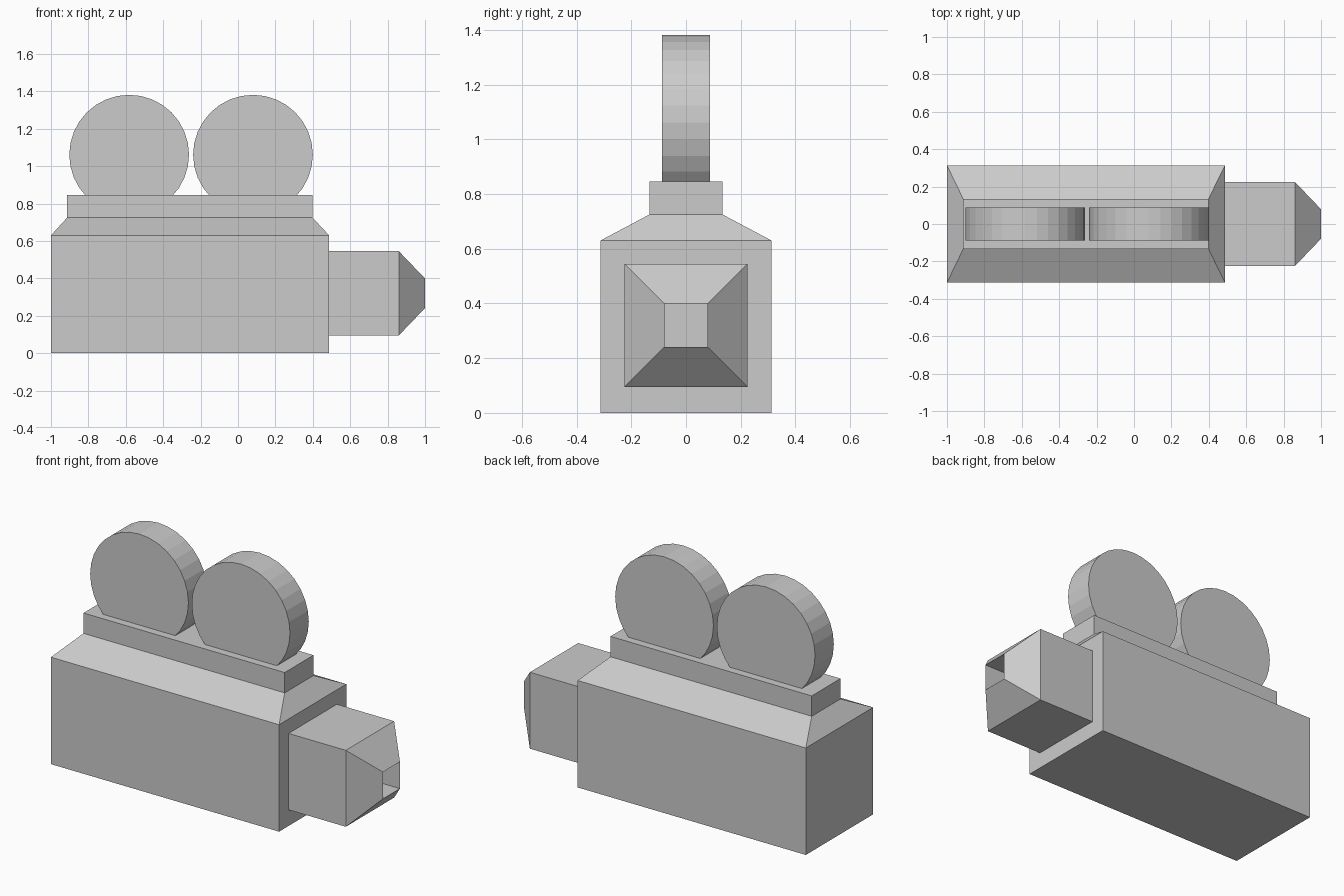
import bpy, bmesh, math
from mathutils import Matrix

if "Cube" in bpy.data.objects:
    bpy.data.objects.remove(bpy.data.objects["Cube"])


def finish(name, bm):
    bmesh.ops.recalc_face_normals(bm, faces=bm.faces)
    mesh = bpy.data.meshes.new(name)
    bm.to_mesh(mesh)
    bm.free()
    obj = bpy.data.objects.new(name, mesh)
    bpy.context.collection.objects.link(obj)
    return obj


def loft(name, rings):
    """Join four-cornered rings in order and cap both ends."""
    bm = bmesh.new()
    loops = [[bm.verts.new(p) for p in ring] for ring in rings]
    for a, b in zip(loops, loops[1:]):
        for i in range(4):
            j = (i + 1) % 4
            bm.faces.new((a[i], a[j], b[j], b[i]))
    bm.faces.new(loops[0])
    bm.faces.new(loops[-1])
    return finish(name, bm)


def ring_z(z, x0, x1, y):
    return [(x0, -y, z), (x1, -y, z), (x1, y, z), (x0, y, z)]


def ring_x(x, r, zc=0.32):
    return [(x, -r, zc - r), (x, r, zc - r), (x, r, zc + r), (x, -r, zc + r)]


# Body: box, sloped shoulder and raised magazine plate
loft("camera_body", [ring_z(0, -1, 0.487, 0.313), ring_z(0.63, -1, 0.487, 0.313),
                     ring_z(0.725, -0.913, 0.398, 0.134),
                     ring_z(0.845, -0.913, 0.398, 0.134)])

# Lens: square barrel, tapered nose and a straight recessed opening
loft("lens", [ring_x(0.48, 0.225), ring_x(0.86, 0.225),
              ring_x(1.0, 0.079), ring_x(0.82, 0.079)])

# Two film reels sunk into the plate
for name, x in (("rear_reel", -0.582), ("front_reel", 0.08)):
    bm = bmesh.new()
    place = Matrix.Translation((x, 0, 1.061)) @ Matrix.Rotation(math.pi / 2, 4, 'X')
    bmesh.ops.create_cone(bm, cap_ends=True, segments=32, radius1=0.32,
                          radius2=0.32, depth=0.175, matrix=place)
    finish(name, bm)
